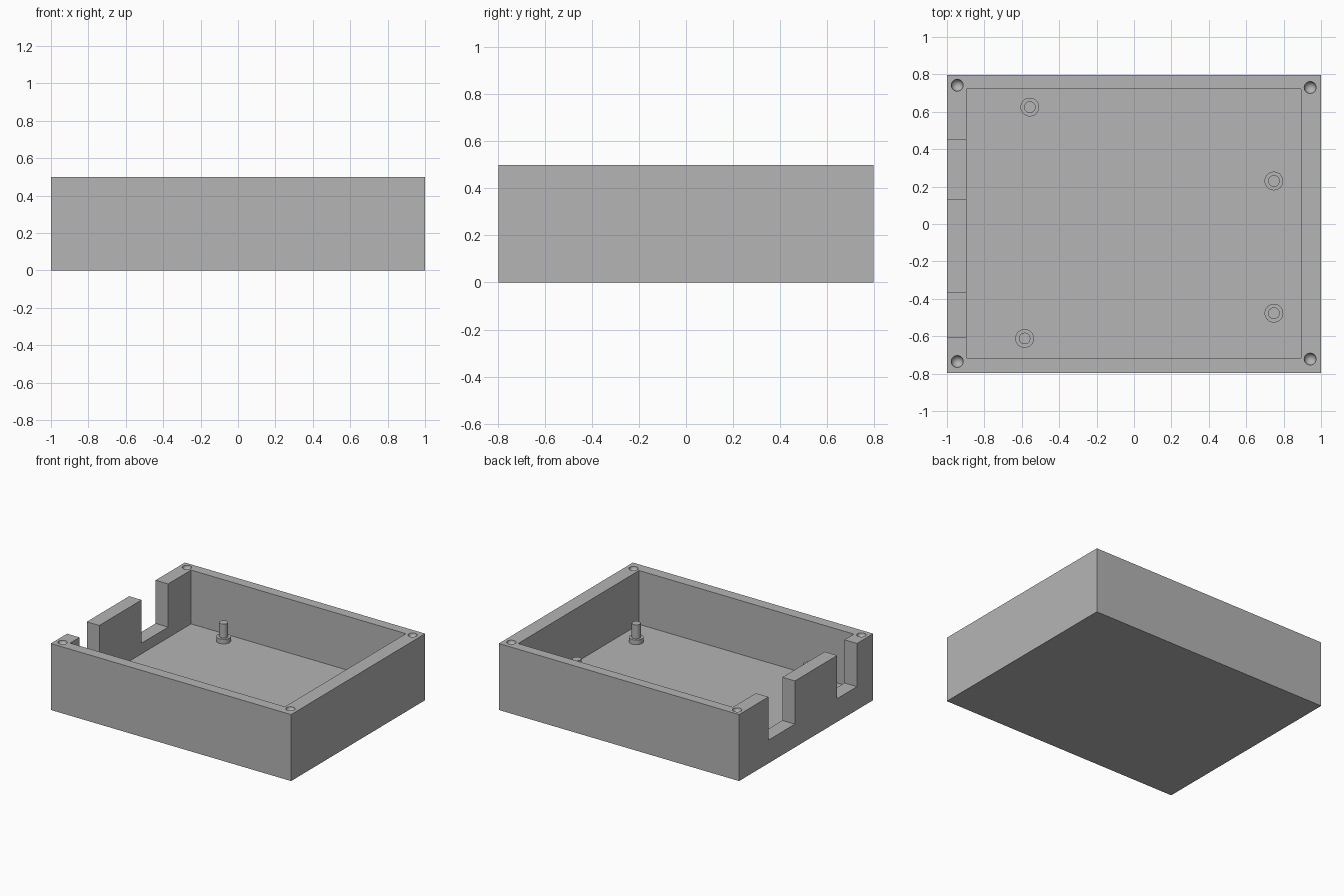
import bpy, bmesh, math
from mathutils import Matrix

cube = bpy.data.objects.get("Cube")
if cube:
    bpy.data.objects.remove(cube, do_unlink=True)

grey = bpy.data.materials.new("plain grey")
grey.use_nodes = True
COLOUR = (0.46, 0.46, 0.46, 1)
grey.diffuse_color = COLOUR
grey.node_tree.nodes["Principled BSDF"].inputs["Base Color"].default_value = COLOUR

HEIGHT, FLOOR, SILL = 0.5, 0.095, 0.175
HALF_Y = 0.797


def add_object(name, bm):
    bmesh.ops.recalc_face_normals(bm, faces=bm.faces)
    mesh = bpy.data.meshes.new(name)
    bm.to_mesh(mesh)
    bm.free()
    mesh.materials.append(grey)
    obj = bpy.data.objects.new(name, mesh)
    bpy.context.collection.objects.link(obj)
    return obj


def box(name, low, high):
    bm = bmesh.new()
    bmesh.ops.create_cube(bm, size=1)
    for v in bm.verts:
        v.co = [a + (b - a) * (c + 0.5) for a, b, c in zip(low, high, v.co)]
    return add_object(name, bm)


def ball(name, x, y, z, radius):
    bm = bmesh.new()
    bmesh.ops.create_uvsphere(bm, u_segments=32, v_segments=16, radius=radius,
                              matrix=Matrix.Translation((x, y, z)))
    for f in bm.faces:
        f.smooth = True
    return add_object(name, bm)


def turned(name, profile, x, y, steps=32):
    """Spin a radius/height profile about a vertical axis."""
    bm = bmesh.new()
    verts = [bm.verts.new((r, 0, z)) for r, z in profile]
    edges = [bm.edges.new(pair) for pair in zip(verts, verts[1:])]
    bmesh.ops.spin(bm, geom=verts + edges, cent=(0, 0, 0), axis=(0, 0, 1),
                   angle=math.tau, steps=steps)
    bmesh.ops.remove_doubles(bm, verts=bm.verts, dist=1e-5)
    bmesh.ops.translate(bm, verts=bm.verts, vec=(x, y, 0))
    return add_object(name, bm)


def smooth(obj):
    bpy.ops.object.select_all(action="DESELECT")
    obj.select_set(True)
    bpy.context.view_layer.objects.active = obj
    bpy.ops.object.shade_smooth_by_angle(angle=math.radians(35))


# Open tray: solid block with cavity, two port notches and screw dimples cut out
tray = box("tray", (-1, -HALF_Y, 0), (1, HALF_Y, HEIGHT))
cutters = [box("cavity_cutter", (-0.896, -0.716, FLOOR), (0.892, 0.722, 0.7))]
for y0, y1 in ((0.134, 0.449), (-0.604, -0.369)):
    cutters.append(box("notch_cutter", (-1.1, y0, SILL), (-0.8, y1, 0.7)))
for x, y in ((-0.945, 0.742), (0.942, 0.73), (-0.945, -0.735), (0.942, -0.722)):
    cutters.append(ball("dimple_cutter", x, y, HEIGHT, 0.032))

bpy.context.view_layer.objects.active = tray
for cutter in cutters:
    mod = tray.modifiers.new("cut", "BOOLEAN")
    mod.operation = "DIFFERENCE"
    mod.solver = "EXACT"
    mod.object = cutter
    bpy.ops.object.modifier_apply(modifier=mod.name)
    bpy.data.objects.remove(cutter, do_unlink=True)
smooth(tray)

# Stepped mounting posts: wide shoulder with a thin locating pin
post_profile = [(0, FLOOR), (0.05, FLOOR), (0.05, 0.13),
                (0.031, 0.13), (0.031, 0.235), (0, 0.235)]
posts = (("back_right", -0.557, 0.625), ("front_right", -0.585, -0.612),
         ("back_left", 0.748, 0.23), ("front_left", 0.748, -0.477))
for place, x, y in posts:
    smooth(turned(place + "_post", post_profile, x, y))
